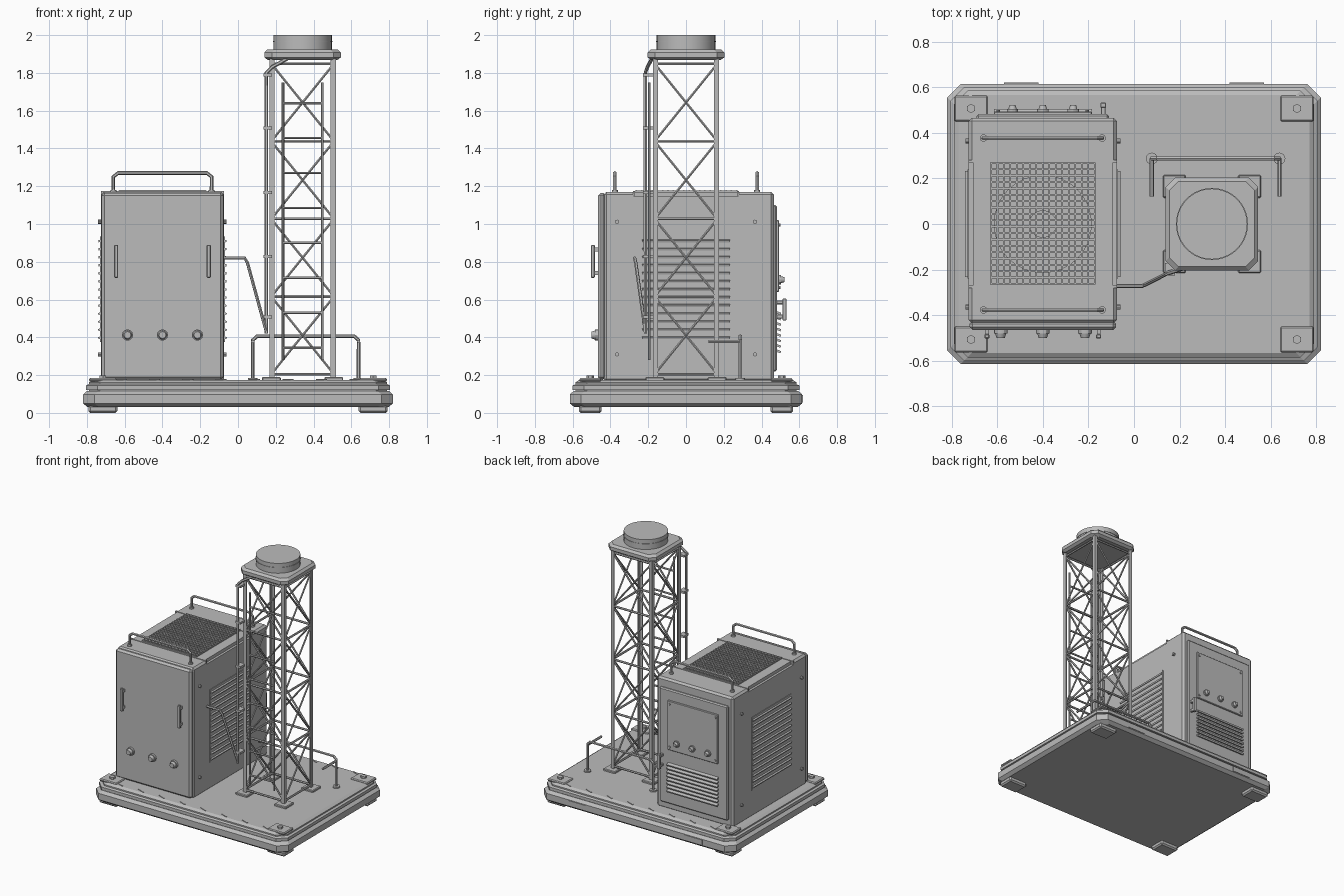
import bpy, bmesh, math
from mathutils import Matrix, Vector

if "Cube" in bpy.data.objects:
    bpy.data.objects.remove(bpy.data.objects["Cube"])

grey = bpy.data.materials.new("plain_grey")
grey.use_nodes = True
grey.diffuse_color = (0.5, 0.5, 0.5, 1)
grey.node_tree.nodes["Principled BSDF"].inputs["Base Color"].default_value = grey.diffuse_color


def finish(name, bm):
    bmesh.ops.recalc_face_normals(bm, faces=bm.faces)
    mesh = bpy.data.meshes.new(name)
    bm.to_mesh(mesh)
    bm.free()
    mesh.materials.append(grey)
    ob = bpy.data.objects.new(name, mesh)
    bpy.context.collection.objects.link(ob)
    return ob


def select(ob):
    bpy.ops.object.select_all(action='DESELECT')
    ob.select_set(True)
    bpy.context.view_layer.objects.active = ob


def boxes(name, spans, bevel=0, tilt=None):
    """Boxes given as (x0, x1, y0, y1, z0, z1), joined in one object."""
    bm = bmesh.new()
    for x0, x1, y0, y1, z0, z1 in spans:
        mid = Vector((x0 + x1, y0 + y1, z0 + z1)) / 2
        m = Matrix.Translation(mid)
        if tilt:
            m = m @ Matrix.Rotation(tilt[0], 4, tilt[1])
        bmesh.ops.create_cube(bm, size=1, matrix=m @ Matrix.Diagonal((x1 - x0, y1 - y0, z1 - z0, 1)))
    if bevel:
        bmesh.ops.bevel(bm, geom=bm.edges[:], offset=bevel, segments=1, affect='EDGES')
    return finish(name, bm)


def cylinders(name, spots, r, depth, axis='Z', sides=16, r2=None):
    """Cylinders or cones centred on each spot."""
    bm = bmesh.new()
    turn = {'Z': Matrix(), 'X': Matrix.Rotation(math.pi / 2, 4, 'Y'),
            'Y': Matrix.Rotation(math.pi / 2, 4, 'X'),
            '-Y': Matrix.Rotation(-math.pi / 2, 4, 'X')}[axis]
    for p in spots:
        bmesh.ops.create_cone(bm, cap_ends=True, segments=sides, radius1=r, depth=depth,
                              radius2=r if r2 is None else r2, matrix=Matrix.Translation(p) @ turn)
    ob = finish(name, bm)
    if sides > 8:
        select(ob)
        bpy.ops.object.shade_smooth_by_angle()
    return ob


def tubes(name, paths, r):
    """Round bars along straight-sided paths."""
    cu = bpy.data.curves.new(name, 'CURVE')
    cu.dimensions = '3D'
    cu.bevel_depth, cu.bevel_resolution, cu.use_fill_caps = r, 1, True
    for path in paths:
        s = cu.splines.new('POLY')
        s.points.add(len(path) - 1)
        for p, co in zip(s.points, path):
            p.co = (*co, 1)
    cu.materials.append(grey)
    ob = bpy.data.objects.new(name, cu)
    bpy.context.collection.objects.link(ob)
    select(ob)
    bpy.ops.object.convert(target='MESH')
    bpy.ops.object.shade_smooth_by_angle()


def slab(name, cx, hx, hy, chamfer, profile):
    """Chamfered rectangle lofted through (inset, z) levels."""
    bm = bmesh.new()
    rings = []
    for inset, z in profile:
        x, y, c = hx - inset, hy - inset, chamfer
        pts = [(x, y - c), (x - c, y), (c - x, y), (-x, y - c),
               (-x, c - y), (c - x, -y), (x - c, -y), (x, c - y)]
        rings.append([bm.verts.new((cx + px, py, z)) for px, py in pts])
    for a, b in zip(rings, rings[1:]):
        for i in range(8):
            j = (i + 1) % 8
            bm.faces.new((a[i], a[j], b[j], b[i]))
    bm.faces.new(rings[0])
    bm.faces.new(rings[-1])
    return finish(name, bm)


def cut(ob, spans):
    cutter = boxes("cutter", spans)
    cutter.hide_render = True
    mod = ob.modifiers.new("cut", 'BOOLEAN')
    mod.operation, mod.object, mod.solver = 'DIFFERENCE', cutter, 'EXACT'
    select(ob)
    bpy.ops.object.modifier_apply(modifier="cut")
    bpy.data.objects.remove(cutter)


SIGNS = [(sx, sy) for sx in (-1, 1) for sy in (-1, 1)]

# Skid base, feet, corner plates, anchor bolts
slab("base", 0, 0.82, 0.615, 0.06,
     [(0.025, 0.03), (0, 0.05), (0, 0.098), (0.022, 0.117), (0.03, 0.117), (0.03, 0.122), (0.015, 0.122),
      (0.015, 0.145), (0.03, 0.152), (0.03, 0.162), (0.05, 0.175)])
corners = [(sx * 0.715, sy * 0.507) for sx, sy in SIGNS]
boxes("feet", [(x - .077, x + .077, y - .06, y + .06, 0, .04) for x, y in corners], 0.01)
boxes("corner_plates", [(x - .073, x + .073, y - .057, y + .057, .165, .184) for x, y in corners], 0.006)
cylinders("corner_bolts", [(x, y, .19) for x, y in corners], 0.02, 0.018, sides=6)
boxes("deck_dashes", [(x - .03, x + .03, y - .004, y + .004, .172, .179)
                      for x in [-.62 + i * .177 for i in range(8)] for y in (-.547, .55)],
      tilt=(-0.38, 'Z'))
boxes("rear_plates", [(x - .075, x + .075, .6, .62, .055, .095) for x in (-.495, .495)])

# Cabinet body with roof notches and fan well
CX = -0.4
body = boxes("cabinet_body", [(CX - .325, CX + .325, -.435, .465, .165, 1.17)], 0.014)
cut(body, [(CX - .23, CX + .23, -.265, .27, 1.09, 1.3),
           (CX - .4, CX - .307, -.275, .275, 1.145, 1.3),
           (CX + .307, CX + .4, -.275, .275, 1.145, 1.3)])
boxes("roof_seams", [(CX - .325, CX + .325, y - .006, y + .006, 1.15, 1.174) for y in (-.275, .275)])
door = boxes("front_door", [(CX - .322, CX + .322, -.465, -.425, .175, 1.165)], 0.014)

# Fan and roof grille
cylinders("fan_ring", [(CX, 0, 1.1)], 0.215, 0.03, sides=32)
cylinders("fan_hub", [(CX, 0, 1.12)], 0.06, 0.03, sides=24)
nx, ny = 16, 19
boxes("roof_grille",
      [(CX - .228 + i * .456 / nx - .004, CX - .228 + i * .456 / nx + .004, -.265, .27, 1.16, 1.178)
       for i in range(nx + 1)] +
      [(CX - .23, CX + .23, -.263 + i * .531 / ny - .004, -.263 + i * .531 / ny + .004, 1.163, 1.181)
       for i in range(ny + 1)])

# Roof handles
tubes("roof_handles", [[(CX - .26, y, 1.16), (CX - .26, y, 1.25), (CX - .235, y, 1.27),
                        (CX + .235, y, 1.27), (CX + .26, y, 1.25), (CX + .26, y, 1.16)]
                       for y in (-.377, .377)], 0.01)
cylinders("roof_handle_collars", [(CX + s * .26, y, 1.175) for s in (-1, 1) for y in (-.377, .377)], .016, .012)

# Side louvers and screws
for side, s in (("right", -1), ("left", 1)):
    x = CX + s * .325
    boxes(side + "_vent_plate", [(x - .005, x + .005, -.24, .24, .375, .935)])
    boxes(side + "_louvers", [(x - .015, x + .015, -.233, .233, .395 + i * .0427, .406 + i * .0427)
                              for i in range(13)], tilt=(s * 0.35, 'Y'))
    cylinders(side + "_screws", [(x, y, z) for y in (-.365, .365) for z in (.31, 1.012)], .011, .03, 'X', 8)

# Front grips and knobs
boxes("front_grips", [(CX + s * .245 - .011, CX + s * .245 + .011, -.503, -.483, .715, .89) for s in (-1, 1)], .004)
boxes("front_grip_mounts", [(CX + s * .245 - .008, CX + s * .245 + .008, -.485, -.46, z, z + .02)
                            for s in (-1, 1) for z in (.73, .855)])
knobs = [CX - .185, CX, CX + .185]
cylinders("front_knob_collars", [(x, -.472, .412) for x in knobs], .03, .018, 'Y', 12)
cylinders("front_knobs", [(x, -.488, .412) for x in knobs], .026, .024, 'Y', 12, .018)

# Rear door, control panel, vents and latch
boxes("rear_door", [(CX - .29, CX + .29, .45, .482, .22, 1.1)], 0.008)
boxes("rear_control_panel", [(CX - .215, CX + .215, .475, .493, .64, 1.02)], 0.004)
cylinders("panel_screws", [(CX + s * .195, .494, z) for s in (-1, 1) for z in (.665, .995)], .008, .012, 'Y', 8)
rear = [CX - .133, CX, CX + .133]
cylinders("rear_knob_collars", [(x, .497, .705) for x in rear], .025, .014, '-Y', 12)
cylinders("rear_knobs", [(x, .51, .705) for x in rear], .02, .022, '-Y', 12, .013)
boxes("rear_louvers", [(CX - .215, CX + .215, .475, .503, z, z + .012)
                       for z in [.32 + i * .029 for i in range(8)]], tilt=(-0.35, 'X'))
boxes("rear_latch", [(CX + .252, CX + .278, .51, .532, .49, .605),
                     (CX + .255, CX + .275, .475, .515, .50, .52),
                     (CX + .255, CX + .275, .475, .515, .575, .595)], 0.003)

# Tower feet and angle-iron posts
TX, H = 0.342, 0.176
boxes("tower_feet", [(TX + sx * .165 - .05, TX + sx * .165 + .05, sy * .165 - .05, sy * .165 + .05, .165, .19)
                     for sx, sy in SIGNS], 0.005)
posts = []
for sx, sy in SIGNS:
    for w, d in ((.028, .008), (.008, .028)):
        xs = sorted((TX + sx * H, TX + sx * (H - w)))
        ys = sorted((sy * H, sy * (H - d)))
        posts.append((*xs, *ys, .18, 1.88))
boxes("tower_posts", posts)

# Tower cross braces, four bays on each face
levels = [.205 + i * .411 for i in range(5)]
braces, rails = [], []
B = H - .01
for k in range(4):
    spin = Matrix.Translation((TX, 0, 0)) @ Matrix.Rotation(k * math.pi / 2, 4, 'Z')
    for z in levels:
        rails.append([spin @ Vector((s * B, -B, z)) for s in (-1, 1)])
    for a, b in zip(levels, levels[1:]):
        for s in (-1, 1):
            braces.append([spin @ Vector((-s * B, -B, a)), spin @ Vector((s * B, -B, b))])
tubes("tower_rails", rails, 0.008)
tubes("tower_braces", braces, 0.007)

# Ladder on the front of the tower
LY = -.195
tubes("ladder", [[(TX + s * .104, LY, .28), (TX + s * .104, LY, 1.75)] for s in (-1, 1)] +
      [[(TX - .104, LY, .345 + i * .185), (TX + .104, LY, .345 + i * .185)] for i in range(8)], 0.007)

# Tower head and round cap
slab("tower_head", TX, .203, .203, .04, [(.02, 1.868), (0, 1.882), (0, 1.908), (.016, 1.924)])
cylinders("cap", [(TX, 0, 1.96)], .155, .08, sides=40)
cylinders("cap_band", [(TX, 0, 1.966)], .158, .006, sides=40)

# Conduit up the tower and feed cable from the cabinet
PX, PY = .15, -.215
tubes("conduit", [[(PX, PY, .42), (PX, PY, 1.8), (.18, -.205, 1.83), (.26, -.18, 1.875)]], 0.01)
boxes("conduit_clips", [(PX - .014, PX + .03, PY - .012, PY + .045, z, z + .016) for z in (.5, .82, 1.16, 1.5, 1.78)])
tubes("feed_cable", [[(CX + .31, -.272, .82), (.035, -.272, .82), (.05, -.266, .795), (PX, PY, .43)]], 0.009)

# Guard rail behind the tower with forward arms
GX, GY = .28, .287
tubes("guard_rail", [[(TX + .016 - GX, GY, .17), (TX + .016 - GX, GY, .385), (TX + .04 - GX, GY, .407),
                      (TX - .008 + GX, GY, .407), (TX + .016 + GX, GY, .385), (TX + .016 + GX, GY, .17)]], 0.01)
ends = [TX + .016 + s * GX for s in (-1, 1)]
tubes("guard_arms", [[(x, GY, .378), (x, .12, .378)] for x in ends], 0.009)
cylinders("guard_flanges", [(x, GY, .178) for x in ends], .026, .014)
